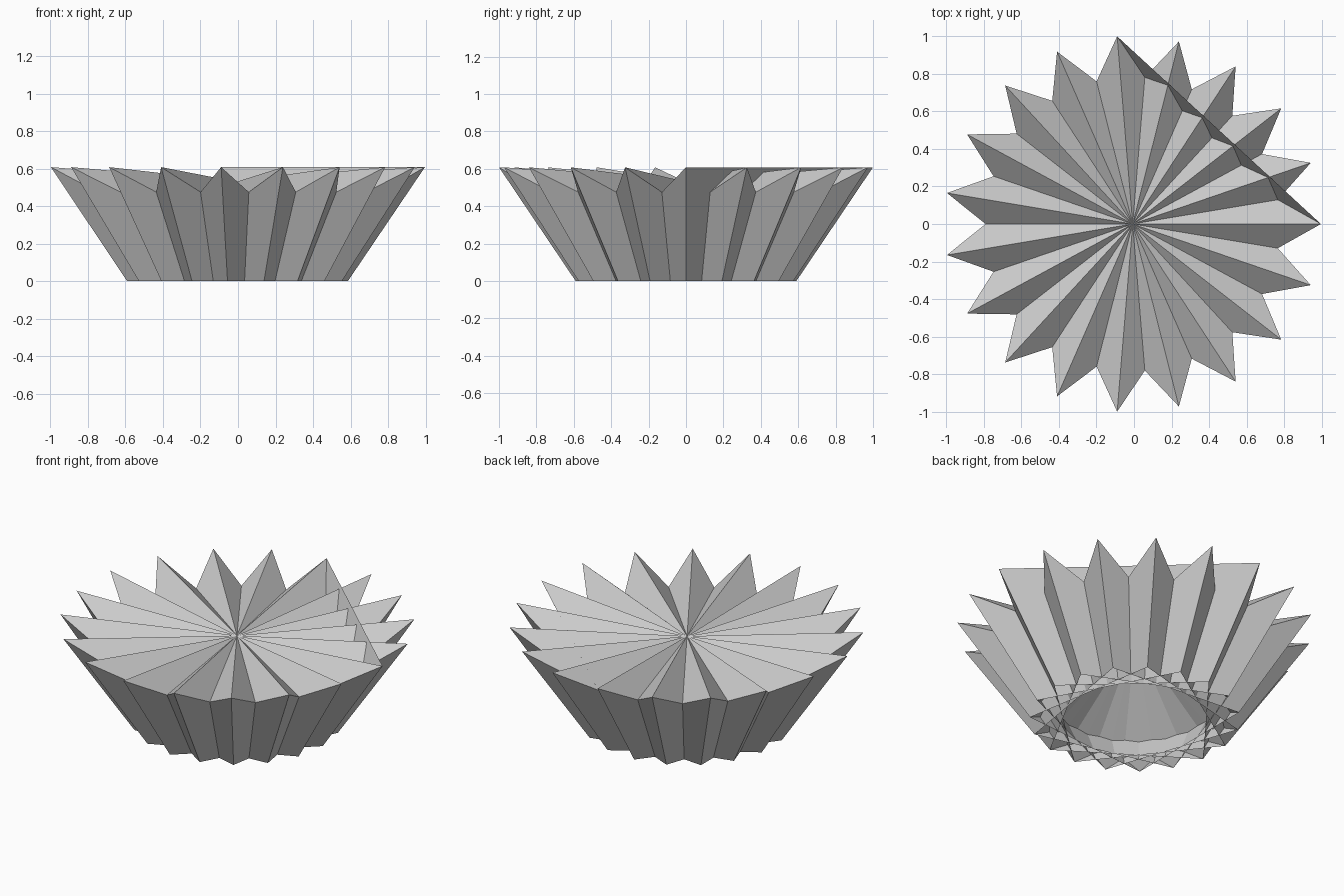
import bpy, math
from mathutils import Vector

if "Cube" in bpy.data.objects:
    bpy.data.objects.remove(bpy.data.objects["Cube"])

POINTS, SKIP = 19, 5          # star of 19 tips, walls span five tips
RIM_R, BASE_R = 1.003, 0.592
HEIGHT, HUB_Z = 0.608, 0.53
SHIFT = -0.007

grey = bpy.data.materials.new("light grey")
grey.diffuse_color = (0.6, 0.6, 0.6, 1)
grey.use_nodes = True
grey.node_tree.nodes["Principled BSDF"].inputs["Base Color"].default_value = grey.diffuse_color


def ring(radius, z):
    return [Vector((radius * math.cos(2 * math.pi * i / POINTS) + SHIFT,
                    radius * math.sin(2 * math.pi * i / POINTS), z))
            for i in range(POINTS)]


def add_part(name, tris, outward):
    """Flat triangles, each turned up (dish) or away from the axis (walls)."""
    verts = ring(RIM_R, HEIGHT) + ring(BASE_R, 0) + [Vector((SHIFT, 0, HUB_Z))]
    faces = []
    for t in tris:
        a, b, c = (verts[k] for k in t)
        n = (b - a).cross(c - a)
        mid = (a + b + c) / 3
        d = n.x * mid.x + n.y * mid.y if outward else n.z
        faces.append(t if d > 0 else t[::-1])
    mesh = bpy.data.meshes.new(name)
    mesh.from_pydata(verts, [], faces)
    mesh.materials.append(grey)
    obj = bpy.data.objects.new(name, mesh)
    bpy.context.collection.objects.link(obj)


HUB = 2 * POINTS
walls, dish = [], []
for i in range(POINTS):
    for step in (SKIP, -SKIP):
        far = POINTS + (i + step) % POINTS
        dish.append((HUB, i, far))                 # folded pleats
        if not (i == 0 and step == SKIP):
            walls.append((i, POINTS + i, far))     # crossing side walls

add_part("pleated_dish", dish, False)
add_part("crossing_walls", walls, True)
# One wall rises to a straight rim between two tips
add_part("seam_wall", [(0, SKIP, POINTS)], True)
